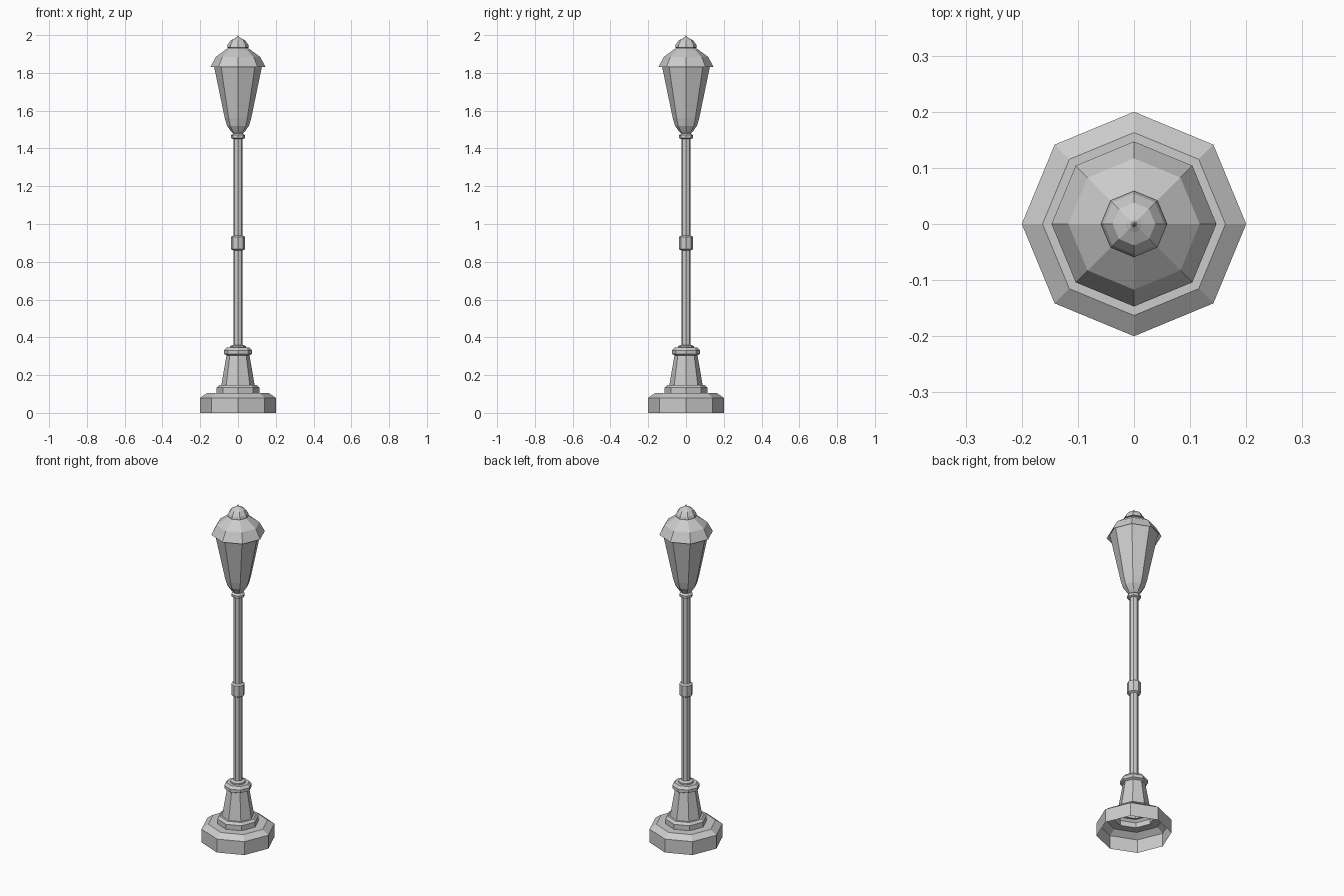
import bpy, bmesh, math

SIDES = 8


def lathe(name, profile):
    """Revolve (radius, z) points into an open eight-sided shell; radius 0 makes a tip."""
    bm = bmesh.new()
    rings = []
    for r, z in profile:
        if r == 0:
            rings.append([bm.verts.new((0, 0, z))] * SIDES)
        else:
            rings.append([bm.verts.new((r * math.cos(2 * math.pi * i / SIDES),
                                        r * math.sin(2 * math.pi * i / SIDES), z))
                          for i in range(SIDES)])
    for a, b in zip(rings, rings[1:]):
        for i in range(SIDES):
            j = (i + 1) % SIDES
            quad = [a[i], a[j], b[j], b[i]]
            bm.faces.new(list(dict.fromkeys(quad)))
    mesh = bpy.data.meshes.new(name)
    bm.to_mesh(mesh)
    bm.free()
    obj = bpy.data.objects.new(name, mesh)
    bpy.context.collection.objects.link(obj)
    return obj


# Hollow stepped plinth and tapered pedestal
lathe("base", [(0.20, 0), (0.20, 0.08), (0.163, 0.105), (0.113, 0.105),
               (0.113, 0.135), (0.10, 0.148), (0.088, 0.148), (0.061, 0.305),
               (0.075, 0.312), (0.075, 0.33), (0.062, 0.345), (0.042, 0.345),
               (0.042, 0.354), (0.025, 0.36)])

# Slim post with a middle band and a top collar
lathe("post", [(0.025, 0.355), (0.025, 0.86), (0.037, 0.867), (0.037, 0.932),
               (0.025, 0.939), (0.025, 1.45), (0.037, 1.455), (0.037, 1.47),
               (0.025, 1.478)])

# Flared lantern body, tucked under the roof
lathe("lantern", [(0.025, 1.478), (0.037, 1.49), (0.058, 1.52), (0.07, 1.56), (0.127, 1.835),
                  (0.13, 1.85)])

# Overhanging roof, open underneath
lathe("roof", [(0.128, 1.85), (0.147, 1.83), (0.117, 1.885), (0.06, 1.927),
               (0.045, 1.932)])

# Domed cap with pointed finial
lathe("finial", [(0.045, 1.932), (0.059, 1.934), (0.054, 1.95), (0.038, 1.972),
                 (0.015, 1.984), (0.006, 1.99), (0, 2.0)])
